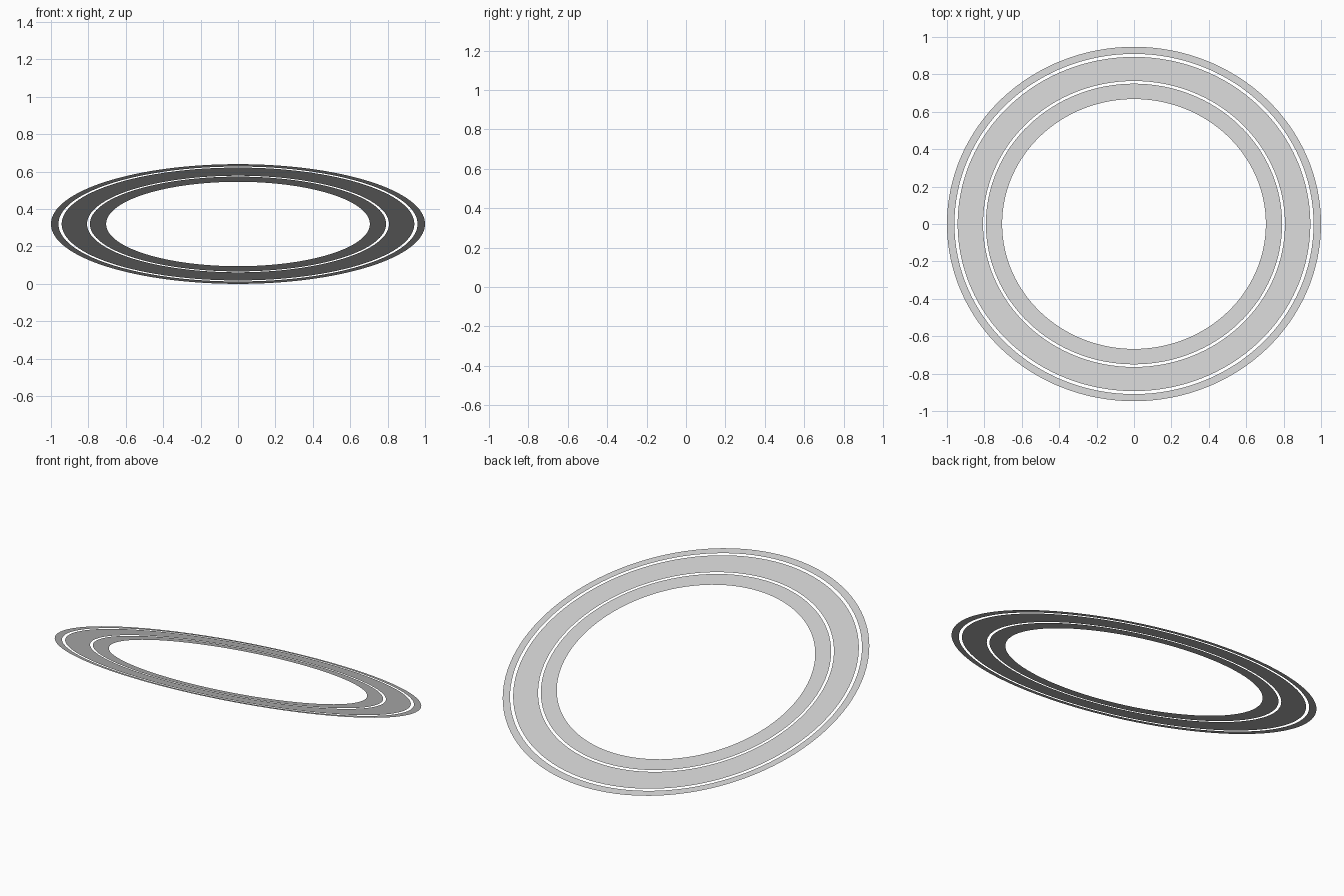
import bpy, bmesh, math
from mathutils import Matrix

if "Cube" in bpy.data.objects:
    bpy.data.objects.remove(bpy.data.objects["Cube"])

TILT = math.asin(0.32)   # rings lean so the front edge is raised
SEGMENTS = 128


def flat_ring(name, inner, outer):
    bm = bmesh.new()
    loops = []
    for r in (inner, outer):
        loops.append([bm.verts.new((r * math.cos(2 * math.pi * i / SEGMENTS),
                                    r * math.sin(2 * math.pi * i / SEGMENTS), 0))
                      for i in range(SEGMENTS)])
    a, b = loops
    for i in range(SEGMENTS):
        j = (i + 1) % SEGMENTS
        bm.faces.new((a[i], b[i], b[j], a[j]))
    # tilt and stand on the floor
    bm.transform(Matrix.Translation((0, 0, math.sin(TILT))) @ Matrix.Rotation(-TILT, 4, 'X'))
    mesh = bpy.data.meshes.new(name)
    bm.to_mesh(mesh)
    bm.free()
    bpy.context.collection.objects.link(bpy.data.objects.new(name, mesh))


# three concentric bands with thin gaps
for name, inner, outer in (("inner_ring", 0.705, 0.792),
                           ("middle_ring", 0.807, 0.943),
                           ("outer_ring", 0.960, 1.0)):
    flat_ring(name, inner, outer)
